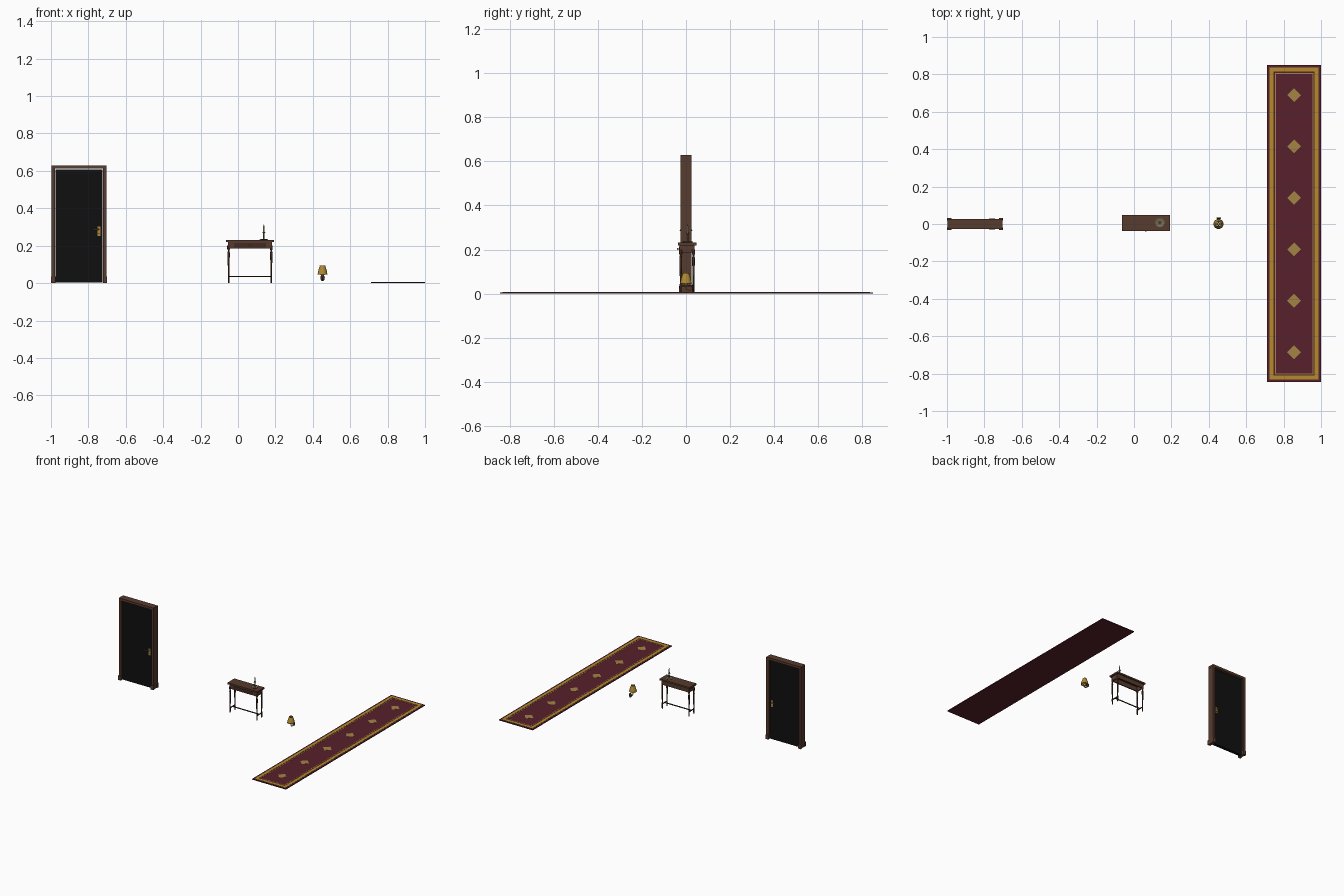
import bpy, bmesh, math
from mathutils import Vector

cube = bpy.data.objects.get("Cube")
if cube:
    bpy.data.objects.remove(cube, do_unlink=True)


def material(name, r, g, b):
    m = bpy.data.materials.new(name)
    m.use_nodes = True
    m.diffuse_color = (r, g, b, 1)
    m.node_tree.nodes["Principled BSDF"].inputs["Base Color"].default_value = (r, g, b, 1)
    return m


WOOD = material("walnut", 0.095, 0.043, 0.027)
DARK = material("dark walnut", 0.055, 0.024, 0.016)
BLACK = material("black paint", 0.005, 0.005, 0.005)
BRASS = material("brass", 0.42, 0.26, 0.05)
SHADE = material("amber shade", 0.42, 0.25, 0.03)
MAROON = material("maroon wool", 0.095, 0.014, 0.025)
GOLD = material("gold wool", 0.46, 0.26, 0.025)
TAN = material("tan wool", 0.36, 0.23, 0.06)
PEWTER = material("aged pewter", 0.17, 0.15, 0.08)
WAX = material("candle wax", 0.6, 0.52, 0.34)


def finish(name, bm, mat, smooth=False):
    bmesh.ops.recalc_face_normals(bm, faces=bm.faces)
    mesh = bpy.data.meshes.new(name)
    bm.to_mesh(mesh)
    bm.free()
    mesh.materials.append(mat)
    ob = bpy.data.objects.new(name, mesh)
    bpy.context.collection.objects.link(ob)
    if smooth:
        bpy.ops.object.select_all(action='DESELECT')
        ob.select_set(True)
        bpy.context.view_layer.objects.active = ob
        bpy.ops.object.shade_smooth_by_angle(angle=math.radians(40))
    return ob


def box(name, mat, x, y, z):
    """Box from three (low, high) ranges."""
    bm = bmesh.new()
    bmesh.ops.create_cube(bm, size=1)
    for v in bm.verts:
        v.co = [(a + b) / 2 + c * (b - a) for c, (a, b) in zip(v.co, (x, y, z))]
    return finish(name, bm, mat)


def lathe(name, mat, centre, profile, sides=16, axis='Z', scale=(1, 1, 1)):
    """Revolve (radius, height) points; the ends are closed if the radius is 0."""
    bm = bmesh.new()
    rings = []
    for r, h in profile:
        ring = []
        for i in range(sides):
            a = 2 * math.pi * i / sides
            p = Vector((r * math.cos(a), r * math.sin(a), h))
            if axis == 'Y':
                p = Vector((p.x, p.z, p.y))
            ring.append(bm.verts.new(p * Vector(scale) + Vector(centre)))
        rings.append(ring)
    for low, high in zip(rings, rings[1:]):
        for i in range(sides):
            j = (i + 1) % sides
            bm.faces.new((low[i], low[j], high[j], high[i]))
    bmesh.ops.remove_doubles(bm, verts=bm.verts, dist=1e-6)
    return finish(name, bm, mat, True)


def tube(name, mat, points, radius):
    cu = bpy.data.curves.new(name, 'CURVE')
    cu.dimensions = '3D'
    cu.bevel_depth = radius
    cu.bevel_resolution = 2
    cu.use_fill_caps = True
    sp = cu.splines.new('POLY')
    sp.points.add(len(points) - 1)
    for p, co in zip(sp.points, points):
        p.co = (*co, 1)
    cu.materials.append(mat)
    ob = bpy.data.objects.new(name, cu)
    bpy.context.collection.objects.link(ob)


# Door: jambs, head, casings on both faces, plinth blocks and slab
LEFT, RIGHT, HEAD = -0.998, -0.702, 0.612
DX = (LEFT + RIGHT) / 2
for side, tag in ((-1, "right"), (1, "left")):
    def span(inner, outer):
        return sorted((DX + side * inner, DX + side * outer))
    box(f"door_jamb_{tag}", WOOD, span(0.128, 0.146), (-0.021, 0.021), (0, HEAD))
    for f, face in ((-1, "front"), (1, "back")):
        box(f"door_casing_{tag}_{face}", WOOD, span(0.130, 0.148),
            sorted((f * 0.019, f * 0.026)), (0, HEAD + 0.002))
        box(f"door_plinth_{tag}_{face}", WOOD, span(0.127, 0.150),
            sorted((f * 0.018, f * 0.031)), (0, 0.034))
box("door_head", WOOD, (LEFT, RIGHT), (-0.026, 0.026), (HEAD, 0.63))
box("door_slab", BLACK, (DX - 0.126, DX + 0.126), (-0.012, 0.012), (0.002, 0.607))

# Lever handle and plate on both faces
HX = -0.744
for f, face in ((-1, "front"), (1, "back")):
    box(f"handle_plate_{face}", BRASS, (HX - 0.008, HX + 0.008),
        sorted((f * 0.011, f * 0.015)), (0.252, 0.302))
    tube(f"handle_lever_{face}", BRASS,
         [(HX, f * 0.013, 0.288), (HX, f * 0.026, 0.288), (HX - 0.032, f * 0.026, 0.288)], 0.003)
    lathe(f"keyhole_{face}", BLACK, (HX, f * 0.0145, 0.266),
          [(0, 0), (0.0025, 0), (0.0025, f * 0.001), (0, f * 0.001)], 10, 'Y')

# Console table: top, apron, drawer, turned legs and stretchers
TX, TY = 0.064, 0.005
box("table_top", WOOD, (TX - 0.128, TX + 0.128), (TY - 0.042, TY + 0.042), (0.219, 0.231))
for s, tag in ((-1, "front"), (1, "back")):
    y = TY + s * 0.03
    box(f"table_apron_{tag}", WOOD, (TX - 0.118, TX + 0.118), (y - 0.004, y + 0.004), (0.186, 0.22))
for s, tag in ((-1, "right"), (1, "left")):
    x = TX + s * 0.114
    box(f"table_apron_{tag}", WOOD, (x - 0.004, x + 0.004), (TY - 0.03, TY + 0.03), (0.186, 0.22))
    box(f"side_stretcher_{tag}", DARK, (x - 0.003, x + 0.003), (TY - 0.03, TY + 0.03), (0.033, 0.039))
    for t, end in ((-1, "front"), (1, "back")):
        lathe(f"table_leg_{end}_{tag}", DARK, (x, TY + t * 0.029, 0),
              [(0, 0), (0.004, 0), (0.0045, 0.03), (0.0045, 0.042), (0.0035, 0.048),
               (0.0055, 0.12), (0.0065, 0.16), (0.004, 0.175), (0.0075, 0.182),
               (0.0075, 0.2), (0, 0.2)], 12)
box("long_stretcher", DARK, (TX - 0.114, TX + 0.114), (TY - 0.003, TY + 0.003), (0.033, 0.039))
box("drawer_front", DARK, (TX - 0.085, TX + 0.085), (TY - 0.037, TY - 0.033), (0.191, 0.215))
lathe("drawer_knob", BRASS, (TX, TY - 0.036, 0.203),
      [(0, 0), (0.002, 0), (0.002, -0.004), (0.0045, -0.007), (0.003, -0.01), (0, -0.01)], 12, 'Y')

# Chamber candlestick on the table
CX, CY = 0.138, 0.008
lathe("candle_dish", PEWTER, (CX, CY, 0.231),
      [(0, 0), (0.018, 0), (0.025, 0.006), (0.023, 0.006), (0.017, 0.002), (0.007, 0.003),
       (0.003, 0.008), (0.003, 0.02), (0.0055, 0.024), (0.003, 0.028), (0.003, 0.036),
       (0.008, 0.04), (0.008, 0.042), (0.005, 0.043), (0.005, 0.048), (0, 0.048)], 20)
lathe("candle", WAX, (CX, CY, 0.277),
      [(0, 0), (0.0035, 0), (0.0035, 0.029), (0, 0.031)], 12)
tube("candle_wick", BLACK, [(CX, CY, 0.305), (CX, CY, 0.313)], 0.0008)

# Wall lamp: oval back plate, curved arm, cup and open shade
LX = 0.452
lathe("lamp_back_plate", DARK, (LX, 0.03, 0.028),
      [(0, 0.004), (0.012, 0.004), (0.012, 0), (0.008, -0.003), (0, -0.004)], 20, 'Y', (1, 1, 1.4))
arm = [(LX, 0.015 + 0.015 * math.cos(a), 0.03 - 0.014 * math.sin(a))
       for a in (math.pi * i / 10 for i in range(11))]
tube("lamp_arm", BRASS, arm + [(LX, 0, 0.05)], 0.003)
lathe("lamp_cup", BRASS, (LX, 0, 0.036),
      [(0, 0), (0.004, 0.001), (0.009, 0.006), (0.01, 0.009), (0.005, 0.011), (0.005, 0.016), (0, 0.016)])
lathe("lamp_bulb", WAX, (LX, 0, 0.051),
      [(0, 0), (0.004, 0.001), (0.008, 0.012), (0.006, 0.02), (0, 0.024)], 14)
lathe("lamp_shade", SHADE, (LX, 0, 0),
      [(0.026, 0.048), (0.022, 0.07), (0.014, 0.092), (0.012, 0.092),
       (0.020, 0.07), (0.024, 0.048), (0.026, 0.048)], 20)
for z, r, tag in ((0.047, 0.027, "bottom"), (0.0905, 0.015, "top")):
    lathe(f"shade_rim_{tag}", BRASS, (LX, 0, z),
          [(r, 0), (r, 0.003), (r - 0.003, 0.003), (r - 0.003, 0), (r, 0)], 20)

# Runner rug with woven borders and a row of diamonds
RX, RY, HW, HL, TOP = 0.856, 0.002, 0.144, 0.847, 0.006
box("rug", MAROON, (RX - HW, RX + HW), (RY - HL, RY + HL), (0, TOP))


def rug_border(name, mat, inset, width):
    bm = bmesh.new()
    loops = [[bm.verts.new((RX + sx * (HW - d), RY + sy * (HL - d), TOP + 0.001))
              for sx, sy in ((-1, -1), (1, -1), (1, 1), (-1, 1))] for d in (inset, inset + width)]
    for i in range(4):
        j = (i + 1) % 4
        bm.faces.new((loops[0][i], loops[0][j], loops[1][j], loops[1][i]))
    top = bm.faces[:]
    bmesh.ops.recalc_face_normals(bm, faces=top)
    bmesh.ops.solidify(bm, geom=top, thickness=0.001)
    finish(name, bm, mat)


rug_border("rug_wide_border", GOLD, 0.013, 0.021)
rug_border("rug_narrow_border", TAN, 0.041, 0.005)
for i in range(6):
    lathe(f"rug_diamond_{i + 1}", TAN, (RX, RY + (i - 2.5) * 0.275, TOP - 0.001),
          [(0, 0), (0.037, 0), (0.037, 0.002), (0, 0.002)], 4)
